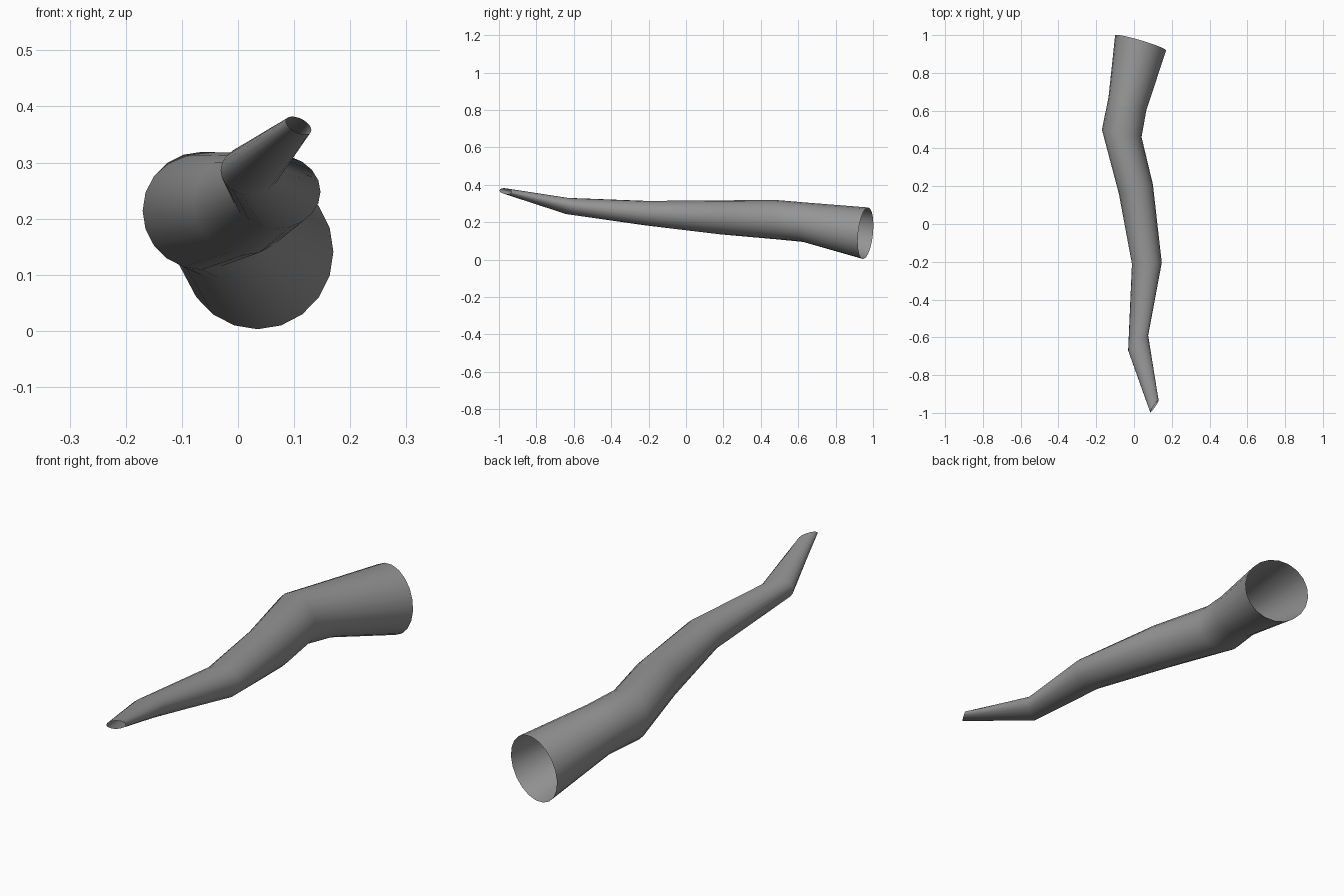
import bpy, bmesh, math
from mathutils import Vector

cube = bpy.data.objects.get("Cube")
if cube:
    bpy.data.objects.remove(cube)

SIDES = 20

# Cross-sections from the wide open base to the narrow tip:
# centre, sideways half-axis, upright half-axis
SECTIONS = [
    ((0.035, 0.96, 0.141), (0.135, -0.04, 0.0), (0.0, 0.013, 0.138)),
    ((-0.035, 0.635, 0.20), (0.10, -0.035, 0.0), (0.0, 0.01, 0.105)),
    ((-0.065, 0.48, 0.214), (0.105, -0.02, 0.0), (0.0, 0.0, 0.105)),
    ((0.01, 0.185, 0.226), (0.09, 0.025, 0.0), (0.0, 0.0, 0.091)),
    ((0.068, -0.208, 0.248), (0.079, 0.003, 0.0), (0.0, 0.0, 0.066)),
    ((0.022, -0.63, 0.286), (0.053, 0.04, 0.0), (0.0, 0.0, 0.044)),
    ((0.108, -0.965, 0.366), (0.022, 0.032, -0.004), (-0.006, 0.0, 0.0155)),
]

# Grey surface
grey = bpy.data.materials.new("grey")
grey.use_nodes = True
colour = (0.3, 0.3, 0.3, 1.0)
grey.diffuse_color = colour
grey.node_tree.nodes["Principled BSDF"].inputs["Base Color"].default_value = colour


def add_ring(bm, centre, side, up):
    """Add one elliptical ring of vertices."""
    c, a, b = Vector(centre), Vector(side), Vector(up)
    angles = [2 * math.pi * i / SIDES for i in range(SIDES)]
    return [bm.verts.new(c + a * math.cos(t) + b * math.sin(t)) for t in angles]


# Crooked tapering tube, open at both ends
bm = bmesh.new()
rings = [add_ring(bm, *section) for section in SECTIONS]
for near, far in zip(rings, rings[1:]):
    for i in range(SIDES):
        j = (i + 1) % SIDES
        face = bm.faces.new((near[i], far[i], far[j], near[j]))
        face.smooth = True

# Turn the surface outward
first = bm.faces[:][0] if len(bm.faces) else None
first.normal_update()
if first.normal.dot(first.calc_center_median() - Vector(SECTIONS[0][0])) < 0:
    bmesh.ops.reverse_faces(bm, faces=bm.faces[:])

mesh = bpy.data.meshes.new("crooked_tube")
bm.to_mesh(mesh)
bm.free()
mesh.materials.append(grey)
tube = bpy.data.objects.new("crooked_tube", mesh)
bpy.context.collection.objects.link(tube)
